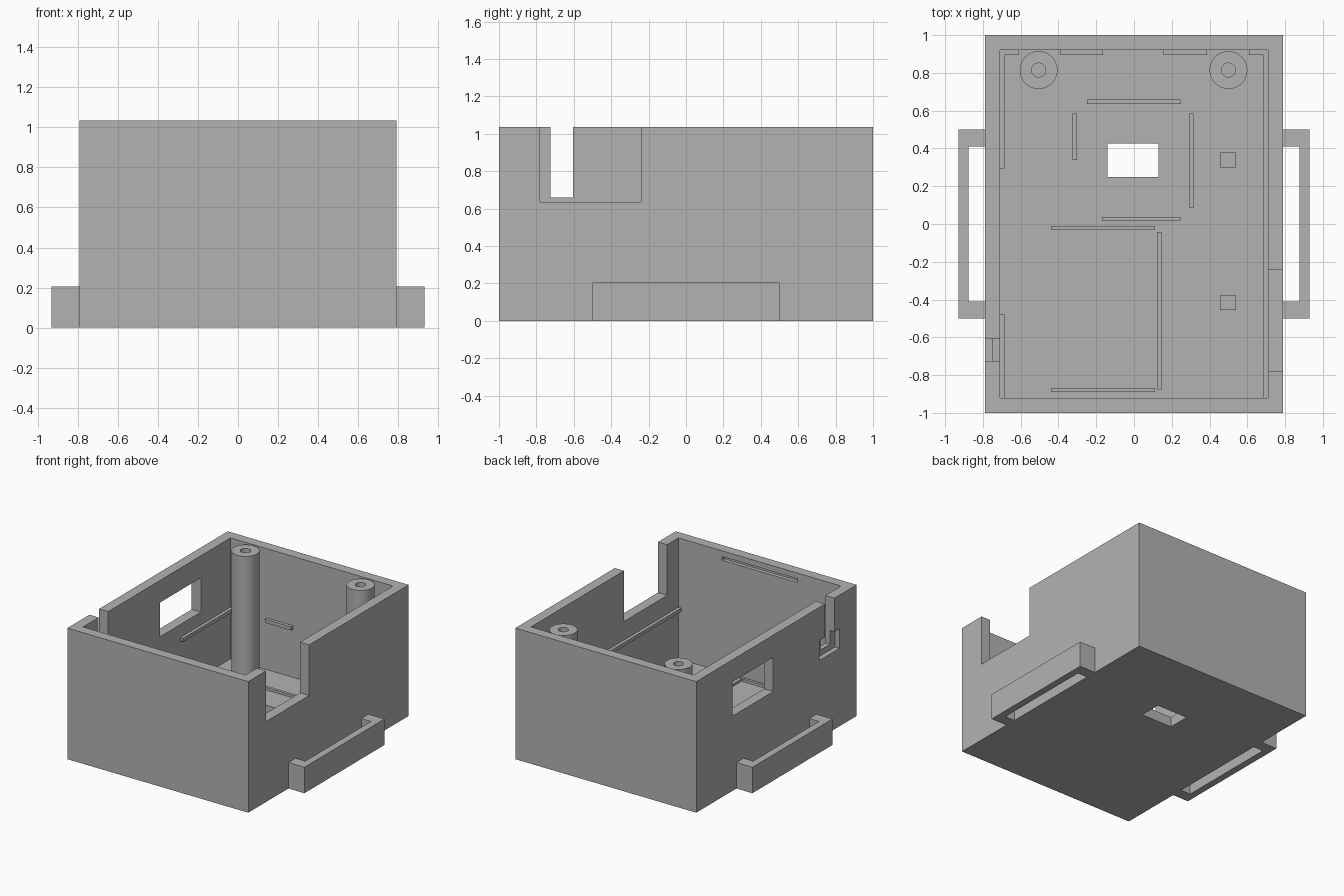
import bpy
import bmesh

cube = bpy.data.objects.get("Cube")
if cube:
    bpy.data.objects.remove(cube, do_unlink=True)

grey = bpy.data.materials.new("plain_grey")
grey.use_nodes = True
grey.diffuse_color = (0.45, 0.45, 0.45, 1)
grey.node_tree.nodes["Principled BSDF"].inputs["Base Color"].default_value = grey.diffuse_color


def add_object(name, bm):
    bmesh.ops.recalc_face_normals(bm, faces=bm.faces)
    mesh = bpy.data.meshes.new(name)
    bm.to_mesh(mesh)
    bm.free()
    mesh.materials.append(grey)
    obj = bpy.data.objects.new(name, mesh)
    bpy.context.collection.objects.link(obj)
    return obj


def box(name, xs, ys, zs):
    bm = bmesh.new()
    bmesh.ops.create_cube(bm, size=1)
    for v in bm.verts:
        v.co = [lim[0] if c < 0 else lim[1] for c, lim in zip(v.co, (xs, ys, zs))]
    return add_object(name, bm)


def cylinder(name, x, y, radius, bottom, top):
    bm = bmesh.new()
    bmesh.ops.create_cone(bm, cap_ends=True, segments=48, radius1=radius,
                          radius2=radius, depth=top - bottom)
    bmesh.ops.translate(bm, verts=bm.verts, vec=(x, y, (bottom + top) / 2))
    return add_object(name, bm)


def cut(target, cutter):
    cutter.hide_render = True
    mod = target.modifiers.new("cut", "BOOLEAN")
    mod.operation = "DIFFERENCE"
    mod.solver = "EXACT"
    mod.object = cutter
    bpy.context.view_layer.objects.active = target
    bpy.ops.object.modifier_apply(modifier=mod.name)
    bpy.data.objects.remove(cutter, do_unlink=True)


W, H = 0.79, 1.035          # half width, height
IX, IY = 0.71, 0.92         # inner half sizes
FLOOR = 0.08

# Open-topped case with its openings
case = box("case", (-W, W), (-1, 1), (0, H))
openings = [
    ("cavity", (-IX, IX), (-IY, IY), (FLOOR, 1.2)),
    ("left_notch", (0.6, 0.9), (-0.78, -0.24), (0.635, 1.2)),
    ("right_slot", (-0.9, -0.6), (-0.725, -0.605), (0.66, 1.2)),
    ("right_slot_recess", (-0.9, -0.75), (-0.785, -0.54), (0.615, 0.77)),
    ("right_window", (-0.9, -0.6), (0.04, 0.55), (0.59, 0.86)),
    ("floor_window", (-0.14, 0.13), (0.25, 0.425), (-0.1, 0.2)),
    ("front_groove", (-0.33, 0.33), (-0.95, -0.85), (0.96, 0.99)),
]
for opening in openings:
    cut(case, box(*opening))

# Side strap handles, a U-shaped outline raised from the base
for side, label in ((1, "left"), (-1, "right")):
    outline = [(W, -0.5), (0.93, -0.5), (0.93, 0.5), (W, 0.5),
               (W, 0.41), (0.875, 0.41), (0.875, -0.41), (W, -0.41)]
    bm = bmesh.new()
    face = bm.faces.new([bm.verts.new((side * x, y, 0)) for x, y in outline])
    top = bmesh.ops.extrude_face_region(bm, geom=[face])["geom"]
    bmesh.ops.translate(bm, vec=(0, 0, 0.205),
                        verts=[g for g in top if isinstance(g, bmesh.types.BMVert)])
    add_object(label + "_handle", bm)

# Screw posts with blind holes
for x, label in ((0.5, "left"), (-0.505, "right")):
    post = cylinder(label + "_screw_post", x, 0.815, 0.1, FLOOR - 0.01, 1.03)
    cut(post, cylinder("screw_hole", x, 0.815, 0.037, 0.6, 1.2))
    bpy.ops.object.select_all(action="DESELECT")
    post.select_set(True)
    bpy.context.view_layer.objects.active = post
    bpy.ops.object.shade_smooth_by_angle()

# Low locating ribs and pads on the floor
floor_ribs = [
    ((-0.25, 0.245), (0.635, 0.658)),
    ((-0.325, -0.302), (0.34, 0.585)),
    ((0.295, 0.316), (0.085, 0.585)),
    ((-0.17, 0.245), (0.015, 0.037)),
    ((-0.44, 0.11), (-0.032, -0.01)),
    ((-0.44, 0.11), (-0.89, -0.868)),
    ((0.122, 0.146), (-0.875, -0.042)),
]
for xs, ys in floor_ribs:
    box("floor_rib", xs, ys, (FLOOR - 0.01, 0.1))
for y in (0.338, -0.415):
    box("floor_pad", (0.455, 0.54), (y - 0.04, y + 0.04), (FLOOR - 0.01, 0.1))

# Ledges halfway up the inner walls
ledge_z = (0.46, 0.488)
box("left_ledge", (0.685, IX + 0.01), (-IY, IY), ledge_z)
for ys in ((0.295, IY), (-IY, -0.48)):
    box("right_ledge", (-IX - 0.01, -0.685), ys, ledge_z)
for xs in ((-IX, -0.61), (-0.39, -0.163), (0.155, 0.387), (0.61, IX)):
    box("back_ledge", xs, (0.895, IY + 0.01), ledge_z)
